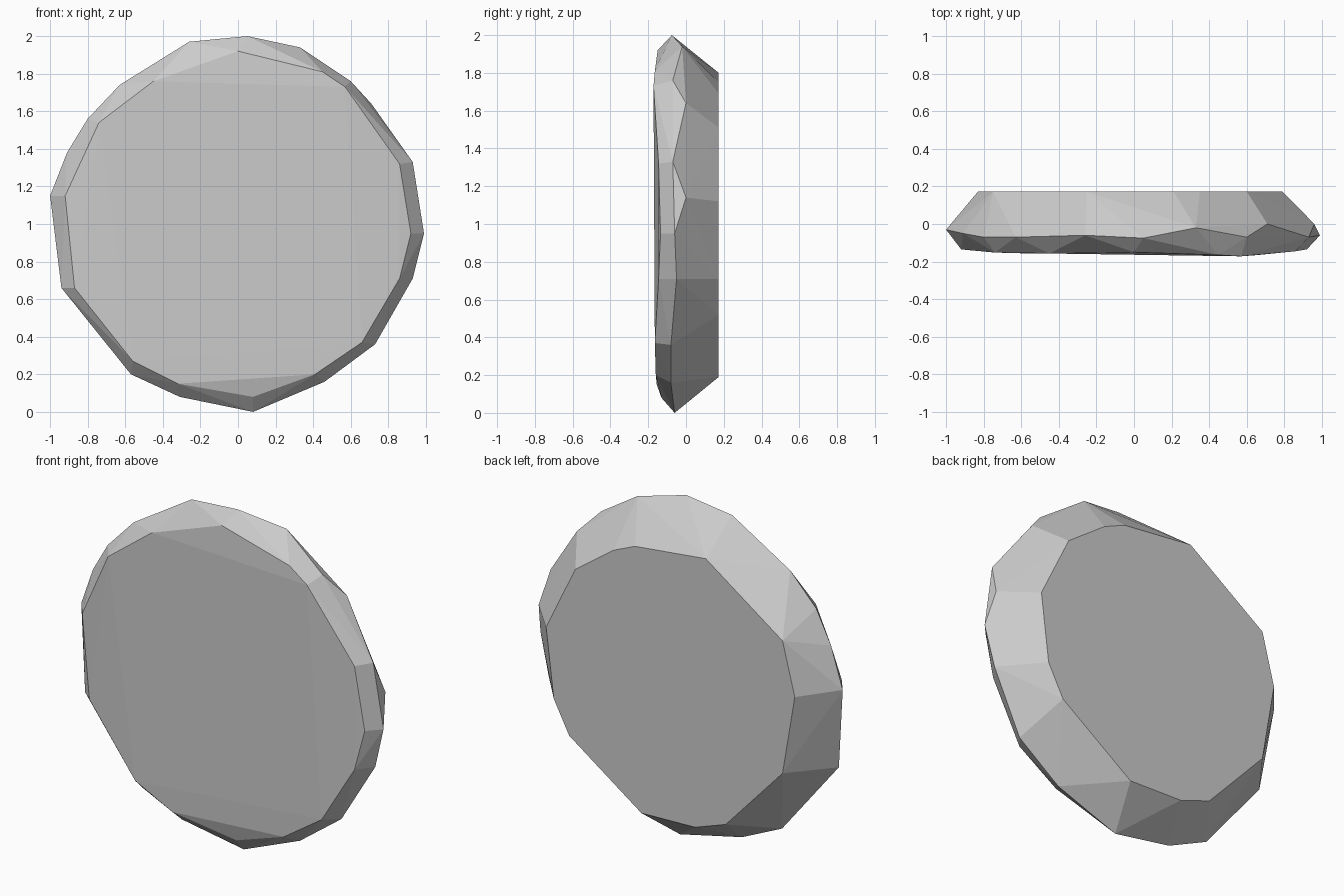
import bpy, bmesh

# Front face outline (x, y, z)
front = [(0, -.15, 1.92), (.45, -.165, 1.81), (.57, -.172, 1.73), (.86, -.145, 1.32),
         (.92, -.135, .95), (.86, -.145, .71), (.66, -.165, .37), (.41, -.16, .2),
         (.08, -.13, .08), (-.32, -.155, .15), (-.56, -.157, .27), (-.87, -.14, .66),
         (-.92, -.135, 1.15), (-.74, -.152, 1.54), (-.45, -.157, 1.76)]

# Widest rim, slightly wavy in depth
rim = [(.05, -.075, 2), (.33, -.02, 1.94), (.6, -.07, 1.76), (.71, 0, 1.64),
       (.93, -.07, 1.33), (.96, 0, 1.14), (.99, -.06, .95), (.93, -.05, .71),
       (.73, -.08, .36), (.46, -.08, .16), (.08, -.06, 0), (-.31, -.08, .08),
       (-.57, -.08, .2), (-.94, -.08, .66), (-1, -.03, 1.15), (-.91, -.05, 1.38),
       (-.8, -.07, 1.56), (-.63, -.07, 1.74), (-.26, -.06, 1.97)]

# Flat back face outline (x, z)
back = [(.79, 1.12), (.6, 1.51), (.35, 1.69), (.21, 1.75), (-.25, 1.8), (-.75, 1.45),
        (-.83, 1.14), (-.75, .67), (-.38, .27), (-.18, .2), (.17, .19), (.64, .52), (.74, .71)]

# Faceted disc stretched over the three outlines
bm = bmesh.new()
for p in front + rim + [(x, .173, z) for x, z in back]:
    bm.verts.new(p)
hull = bmesh.ops.convex_hull(bm, input=bm.verts[:])
loose = [v for v in bm.verts if not v.link_faces]
bmesh.ops.delete(bm, geom=loose, context='VERTS')
bmesh.ops.dissolve_limit(bm, angle_limit=.015, verts=bm.verts[:], edges=bm.edges[:])
bmesh.ops.recalc_face_normals(bm, faces=bm.faces[:])
mesh = bpy.data.meshes.new("faceted_disc")
bm.to_mesh(mesh)
bm.free()
disc = bpy.data.objects.new("faceted_disc", mesh)
bpy.context.collection.objects.link(disc)
